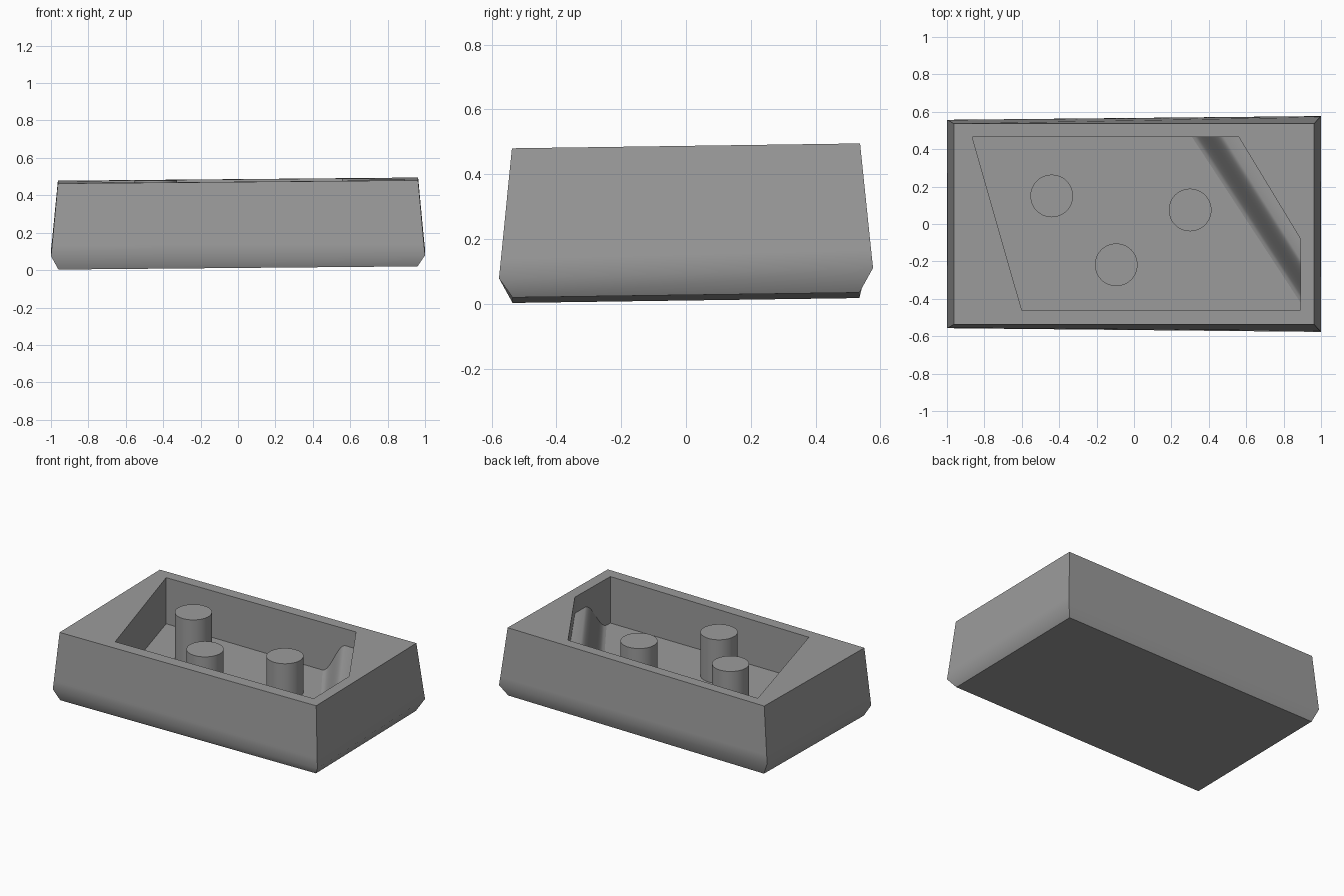
import bpy, bmesh, math

cube = bpy.data.objects.get("Cube")
if cube:
    bpy.data.objects.remove(cube, do_unlink=True)

grey = bpy.data.materials.new("mid_grey")
grey.use_nodes = True
COLOUR = (0.33, 0.33, 0.33, 1)
grey.diffuse_color = COLOUR
grey.node_tree.nodes["Principled BSDF"].inputs["Base Color"].default_value = COLOUR

FLOOR, LEDGE = 0.165, 0.375


def finish(name, bm):
    bmesh.ops.recalc_face_normals(bm, faces=bm.faces)
    mesh = bpy.data.meshes.new(name)
    bm.to_mesh(mesh)
    bm.free()
    mesh.materials.append(grey)
    obj = bpy.data.objects.new(name, mesh)
    bpy.context.collection.objects.link(obj)
    return obj


def smooth(obj, degrees):
    bpy.ops.object.select_all(action="DESELECT")
    obj.select_set(True)
    bpy.context.view_layer.objects.active = obj
    bpy.ops.object.shade_smooth_by_angle(angle=math.radians(degrees))


def loft(name, rings):
    """Closed solid through rings of equal point count."""
    bm = bmesh.new()
    loops = [[bm.verts.new(p) for p in ring] for ring in rings]
    for a, b in zip(loops, loops[1:]):
        for i in range(len(a)):
            j = (i + 1) % len(a)
            bm.faces.new((a[i], a[j], b[j], b[i]))
    bm.faces.new(loops[0])
    bm.faces.new(loops[-1])
    return finish(name, bm)


def ring(hx, hy, z, tilt_x, tilt_y, taper=0.0):
    """Slightly tilted rectangle, a little deeper towards +x."""
    corners = [(-1, -1), (1, -1), (1, 1), (-1, 1)]
    return [(hx * sx, (hy + taper * sx) * sy,
             z + tilt_x * sx + tilt_y * sy) for sx, sy in corners]


# Body: chamfered base, flared waist, walls leaning in to the rim
body = loft("tray_body", [
    ring(0.96, 0.535, 0.019, 0.0085, 0.0075),
    ring(1.0, 0.567, 0.093, 0.002, 0.016, 0.01),
    ring(0.994, 0.563, 0.15, 0.003, 0.014, 0.008),
    ring(0.963, 0.537, 0.479, 0.0085, 0.0075),
])

# Five-sided pocket cut down to the floor
pocket = [(-0.865, 0.465), (0.56, 0.465), (0.89, -0.08), (0.89, -0.46), (-0.6, -0.46)]
cutter = loft("pocket_cutter", [[(x, y, z) for x, y in pocket] for z in (FLOOR, 0.8)])
cutter.hide_render = True
cut = body.modifiers.new("pocket", "BOOLEAN")
cut.operation = "DIFFERENCE"
cut.solver = "EXACT"
cut.object = cutter
bpy.context.view_layer.objects.active = body
bpy.ops.object.modifier_apply(modifier=cut.name)
bpy.data.objects.remove(cutter, do_unlink=True)
smooth(body, 40)

# Ramp rising from the floor to a ledge along the diagonal wall
bm = bmesh.new()
STEPS = 10
rows = []
for i in range(STEPS + 2):
    t = min(i / STEPS, 1)
    x = 0.31 + 0.17 * t if i <= STEPS else 0.56
    z = FLOOR + 0.001 + (LEDGE - FLOOR) * t * t * (3 - 2 * t)
    end_y = -0.42 + 0.34 * (x - 0.31) / 0.25
    rows.append((bm.verts.new((x, 0.465, z)), bm.verts.new((0.89, end_y, z))))
for a, b in zip(rows, rows[1:]):
    bm.faces.new((a[0], a[1], b[1], b[0]))
ramp = finish("corner_ramp", bm)
if ramp.data.polygons[0].normal.z < 0:
    ramp.data.flip_normals()
smooth(ramp, 60)

# Round posts of differing heights
for name, x, y, top in (("left_post", -0.44, 0.15, 0.478),
                        ("front_post", -0.095, -0.218, 0.46),
                        ("right_post", 0.3, 0.075, 0.407)):
    circle = [(x + 0.114 * math.cos(math.tau * k / 48),
               y + 0.114 * math.sin(math.tau * k / 48)) for k in range(48)]
    post = loft(name, [[(px, py, z) for px, py in circle] for z in (FLOOR - 0.01, top)])
    smooth(post, 40)
